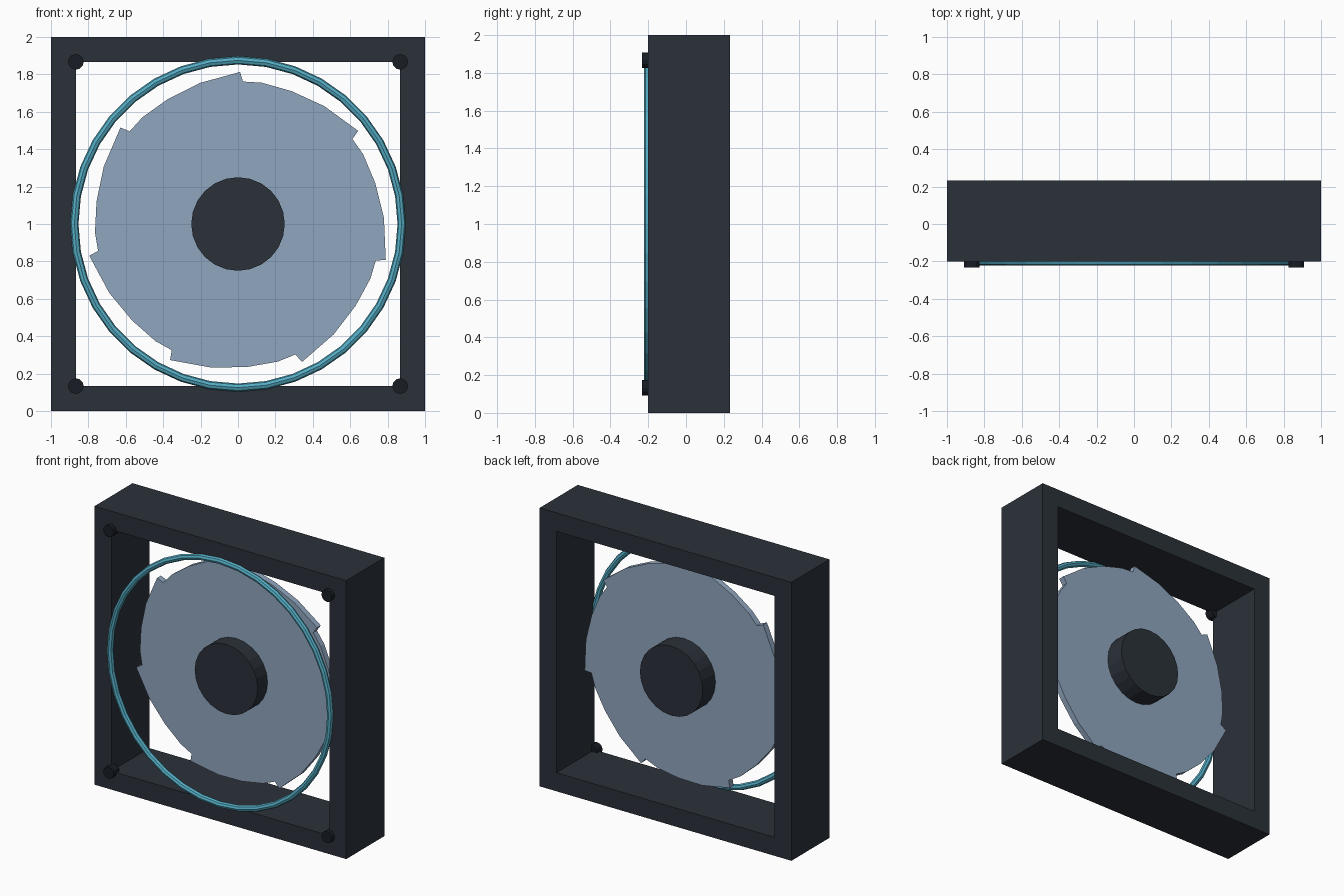
import bpy, bmesh, math
from mathutils import Vector

if "Cube" in bpy.data.objects:
    bpy.data.objects.remove(bpy.data.objects["Cube"])


def material(name, color):
    m = bpy.data.materials.new(name)
    m.diffuse_color = color
    m.use_nodes = True
    m.node_tree.nodes["Principled BSDF"].inputs["Base Color"].default_value = m.diffuse_color
    return m


DARK = material("dark_plastic", (0.024, 0.031, 0.042, 1))
BLACK = material("black_screw", (0.009, 0.012, 0.018, 1))
TEAL = material("teal_ring", (0.09, 0.42, 0.56, 1))
BLADE = material("blue_grey_blade", (0.28, 0.38, 0.52, 0.87))


def cylinder(name, x, z, r, y0, y1, sides, mat):
    bpy.ops.mesh.primitive_cylinder_add(
        vertices=sides, radius=r, depth=y1 - y0,
        location=(x, (y0 + y1) / 2, z), rotation=(math.pi / 2, 0, 0))
    ob = bpy.context.object
    ob.name = name
    ob.data.materials.append(mat)
    return ob


def from_bmesh(name, bm, mat):
    bmesh.ops.recalc_face_normals(bm, faces=bm.faces)
    me = bpy.data.meshes.new(name)
    bm.to_mesh(me)
    bm.free()
    ob = bpy.data.objects.new(name, me)
    ob.data.materials.append(mat)
    bpy.context.collection.objects.link(ob)
    return ob


def extrude_y(bm, faces, depth):
    geo = bmesh.ops.extrude_face_region(bm, geom=faces)["geom"]
    verts = [g for g in geo if isinstance(g, bmesh.types.BMVert)]
    bmesh.ops.translate(bm, verts=verts, vec=Vector((0, depth, 0)))


FRONT, BACK = -0.2, 0.232

# square frame with open centre
bm = bmesh.new()
corners = [(-1, -1), (1, -1), (1, 1), (-1, 1)]
outer = [bm.verts.new((x, FRONT, 1 + z)) for x, z in corners]
inner = [bm.verts.new((x * 0.867, FRONT, 1 + z * 0.867)) for x, z in corners]
faces = [bm.faces.new((outer[i], outer[(i + 1) % 4], inner[(i + 1) % 4], inner[i]))
         for i in range(4)]
extrude_y(bm, faces, BACK - FRONT)
from_bmesh("frame", bm, DARK)

# seven overlapping blades: one notched outline step, repeated around
step = [(0.8, 0.813), (2.0, 0.762), (9.5, 0.766), (22.0, 0.766), (36.2, 0.781)]
bm = bmesh.new()
rim = []
for k in range(7):
    for deg, r in step:
        a = math.radians(deg + k * 360 / 7)
        rim.append(bm.verts.new((r * math.sin(a), -0.021, 1 + r * math.cos(a))))
extrude_y(bm, [bm.faces.new(rim)], 0.043)
from_bmesh("fan_blades", bm, BLADE)

# central hub
cylinder("hub", 0, 1, 0.25, -0.134, 0.166, 24, DARK)

# light ring on the front
bpy.ops.mesh.primitive_torus_add(
    major_segments=36, minor_segments=8, major_radius=0.875, minor_radius=0.022,
    location=(0, FRONT, 1), rotation=(math.pi / 2, 0, 0))
ring = bpy.context.object
ring.name = "light_ring"
ring.data.materials.append(TEAL)

# corner screws
for sx in (-1, 1):
    for sz in (-1, 1):
        cylinder("corner_screw", sx * 0.867, 1 + sz * 0.867, 0.042,
                 -0.232, -0.168, 12, BLACK)
